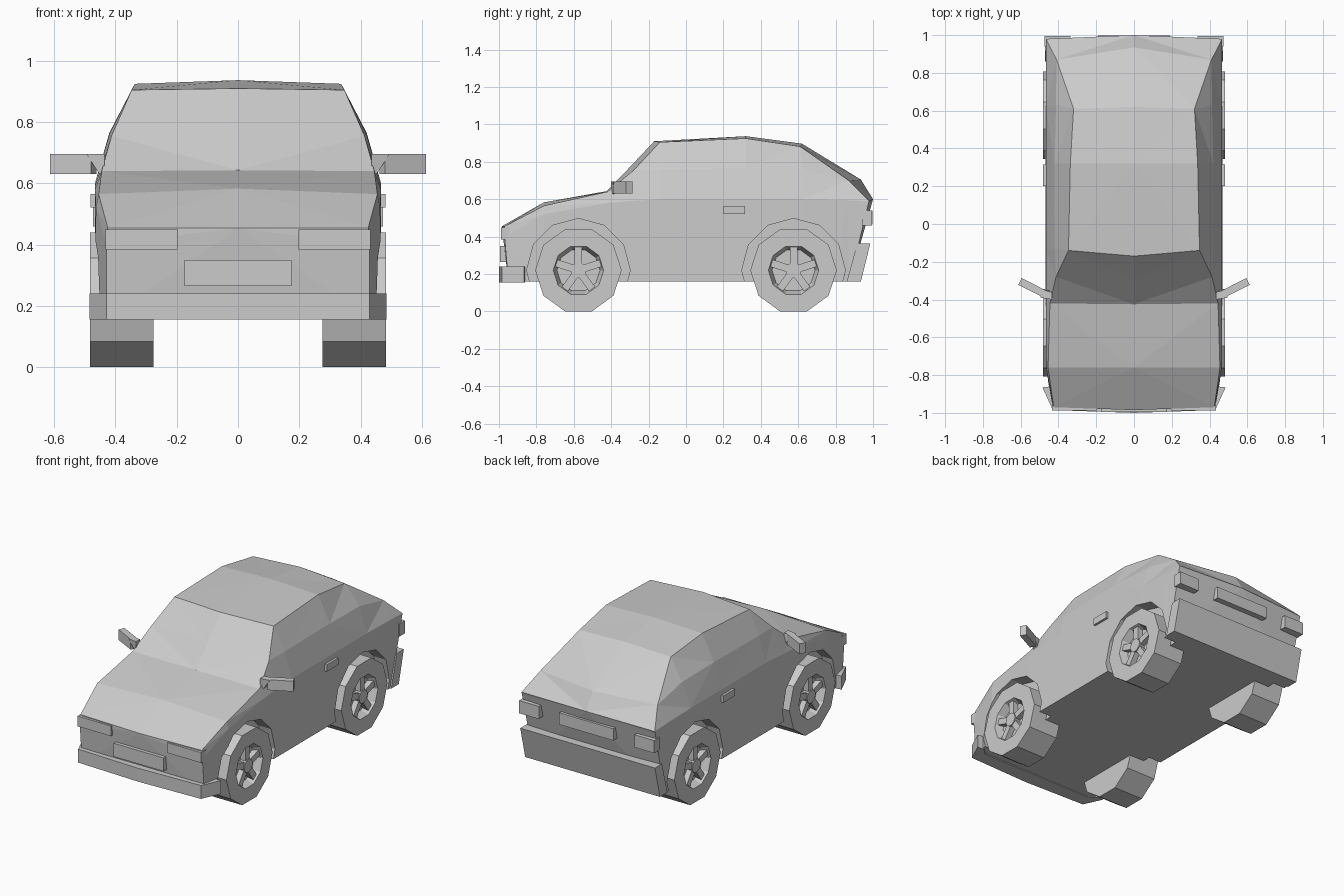
import bpy, bmesh, math
from mathutils import Matrix, Vector

if "Cube" in bpy.data.objects:
    bpy.data.objects.remove(bpy.data.objects["Cube"])

paint = bpy.data.materials.new("plain_grey")
paint.diffuse_color = (0.6, 0.6, 0.6, 1)
paint.use_nodes = True
paint.node_tree.nodes["Principled BSDF"].inputs["Base Color"].default_value = paint.diffuse_color


def finish(name, bm):
    bmesh.ops.remove_doubles(bm, verts=bm.verts, dist=0.0005)
    bmesh.ops.recalc_face_normals(bm, faces=bm.faces)
    me = bpy.data.meshes.new(name)
    bm.to_mesh(me)
    bm.free()
    me.materials.append(paint)
    ob = bpy.data.objects.new(name, me)
    bpy.context.collection.objects.link(ob)
    return ob


def box(name, x0, x1, y0, y1, z0, z1, turn=0):
    bm = bmesh.new()
    c = Vector(((x0 + x1) / 2, (y0 + y1) / 2, (z0 + z1) / 2))
    m = (Matrix.Translation(c) @ Matrix.Rotation(turn, 4, 'Z')
         @ Matrix.Diagonal((x1 - x0, y1 - y0, z1 - z0, 1)))
    bmesh.ops.create_cube(bm, size=1, matrix=m)
    return finish(name, bm)


def prism(name, bottom, top):
    """Solid between two matching outlines."""
    bm = bmesh.new()
    a = [bm.verts.new(p) for p in bottom]
    b = [bm.verts.new(p) for p in top]
    n = len(a)
    bm.faces.new(a)
    bm.faces.new(b)
    for i in range(n):
        bm.faces.new((a[i], a[(i + 1) % n], b[(i + 1) % n], b[i]))
    return finish(name, bm)


# Body: stations from nose to tail, each = centre top, roof edge, glass middle, belt, sill
stations = [
    [(0, -.985, .455), (.425, -.97, .455), (.425, -.97, .455), (.43, -.97, .40), (.43, -.95, .16)],
    [(0, -.76, .583), (.455, -.76, .565), (.455, -.76, .565), (.464, -.76, .52), (.468, -.76, .16)],
    [(0, -.425, .643), (.445, -.42, .64), (.445, -.42, .64), (.467, -.42, .58), (.468, -.42, .16)],
    [(0, -.30, .772), (.413, -.28, .755), (.413, -.28, .755), (.467, -.30, .59), (.468, -.30, .16)],
    [(0, -.17, .91), (.347, -.14, .905), (.42, -.13, .76), (.467, -.13, .60), (.468, -.13, .16)],
    [(0, .32, .937), (.337, .32, .925), (.42, .32, .765), (.467, .32, .60), (.468, .32, .16)],
    [(0, .62, .897), (.32, .61, .882), (.413, .63, .755), (.467, .62, .60), (.468, .62, .16)],
    [(0, .935, .705), (.41, .87, .70), (.41, .87, .70), (.467, .86, .595), (.466, .80, .16)],
    [(0, 1.0, .60), (.467, .98, .59), (.467, .98, .59), (.467, .975, .575), (.462, .875, .16)],
]
bm = bmesh.new()
rings = []
for s in stations:
    ring = s + [(-x, y, z) for x, y, z in reversed(s[1:])]
    rings.append([bm.verts.new(p) for p in ring])
for a, b in zip(rings, rings[1:]):
    for i in range(9):
        j = (i + 1) % 9
        bm.faces.new((a[i], a[j], b[j], b[i]))
bm.faces.new(rings[0])
bm.faces.new(rings[-1])
bmesh.ops.remove_doubles(bm, verts=bm.verts, dist=0.0005)
bmesh.ops.triangulate(bm, faces=[f for f in bm.faces if len(f.verts) > 3])
body = finish("body", bm)

# Wheel arches cut into the body sides
for y in (-.575, .575):
    for side in (-1, 1):
        bm = bmesh.new()
        m = Matrix.Translation((side * .46, y, .22)) @ Matrix.Rotation(math.pi / 2, 4, 'Y')
        bmesh.ops.create_cone(bm, cap_ends=True, segments=12, radius1=.277, radius2=.277,
                              depth=.16, matrix=m)
        cutter = finish("arch_cutter", bm)
        cutter.hide_render = True
        mod = body.modifiers.new("arch", 'BOOLEAN')
        mod.operation = 'DIFFERENCE'
        mod.solver = 'EXACT'
        mod.object = cutter
        bpy.context.view_layer.objects.active = body
        bpy.ops.object.modifier_apply(modifier=mod.name)
        bpy.data.objects.remove(cutter)


# Wheels: ten-sided lathe with recessed rim, spokes and hub
def wheel(name, side, cy):
    bm = bmesh.new()
    n, prof = 10, [(.275, .2313), (.483, .2313), (.483, .135), (.435, .115)]

    def pt(x, r, a):
        return (side * x, cy + r * math.cos(a), .22 + r * math.sin(a))
    rows = [[bm.verts.new(pt(x, r, 2 * math.pi * k / n)) for k in range(n)] for x, r in prof]
    for a, b in zip(rows, rows[1:]):
        for k in range(n):
            bm.faces.new((a[k], a[(k + 1) % n], b[(k + 1) % n], b[k]))
    bm.faces.new(rows[0])
    bm.faces.new(rows[-1])
    for k in range(5):
        m = (Matrix.Translation((side * .452, cy, .22))
             @ Matrix.Rotation(2 * math.pi * k / 5 + math.pi / 2, 4, 'X')
             @ Matrix.Translation((0, .08, 0)) @ Matrix.Diagonal((.036, .095, .04, 1)))
        bmesh.ops.create_cube(bm, size=1, matrix=m)
    m = Matrix.Translation((side * .454, cy, .22)) @ Matrix.Rotation(math.pi / 2, 4, 'Y')
    bmesh.ops.create_cone(bm, cap_ends=True, segments=10, radius1=.043, radius2=.043,
                          depth=.044, matrix=m)
    finish(name, bm)


for side, label in ((1, "left"), (-1, "right")):
    wheel("front_wheel_" + label, side, -.575)
    wheel("rear_wheel_" + label, side, .575)

    def sided_box(name, x0, x1, *rest, turn=0):
        xs = sorted((side * x0, side * x1))
        return box(name + "_" + label, *xs, *rest, turn=side * turn)
    # Lights, door handle and door mirror
    sided_box("headlight", .197, .433, -.988, -.94, .385, .45)
    sided_box("tail_light", .335, .474, .94, .995, .46, .54)
    sided_box("door_handle", .455, .482, .20, .315, .522, .565)
    sided_box("mirror", .462, .612, -.358, -.318, .63, .696, turn=math.radians(27))
    tri = [(.435, -.40, .605), (.435, -.36, .64), (.435, -.36, .696), (.435, -.40, .696)]
    prism("mirror_stem_" + label, [(side * x, y, z) for x, y, z in tri],
          [(side * (.455 + .04 * (z > .65)), y + .01, max(z, .635)) for x, y, z in tri])

# Number plates
box("front_plate", -.175, .175, -.995, -.95, .265, .35)
box("rear_plate", -.19, .19, .94, .998, .465, .54)

# Front bumper, wrapping the corners
half = [(.43, -.985), (.485, -.865), (.44, -.86), (.40, -.90)]
plan = [(0, -1)] + half + [(-x, y) for x, y in reversed(half)]
prism("front_bumper", [(x, y, .155) for x, y in plan],
      [(x, y, .24) for x, y in plan])

# Rear bumper, leaning outwards towards the top
side_profile = [(.86, .16), (.935, .16), (.985, .362), (.915, .362)]
prism("rear_bumper", [(-.472, y, z) for y, z in side_profile],
      [(.472, y, z) for y, z in side_profile])
